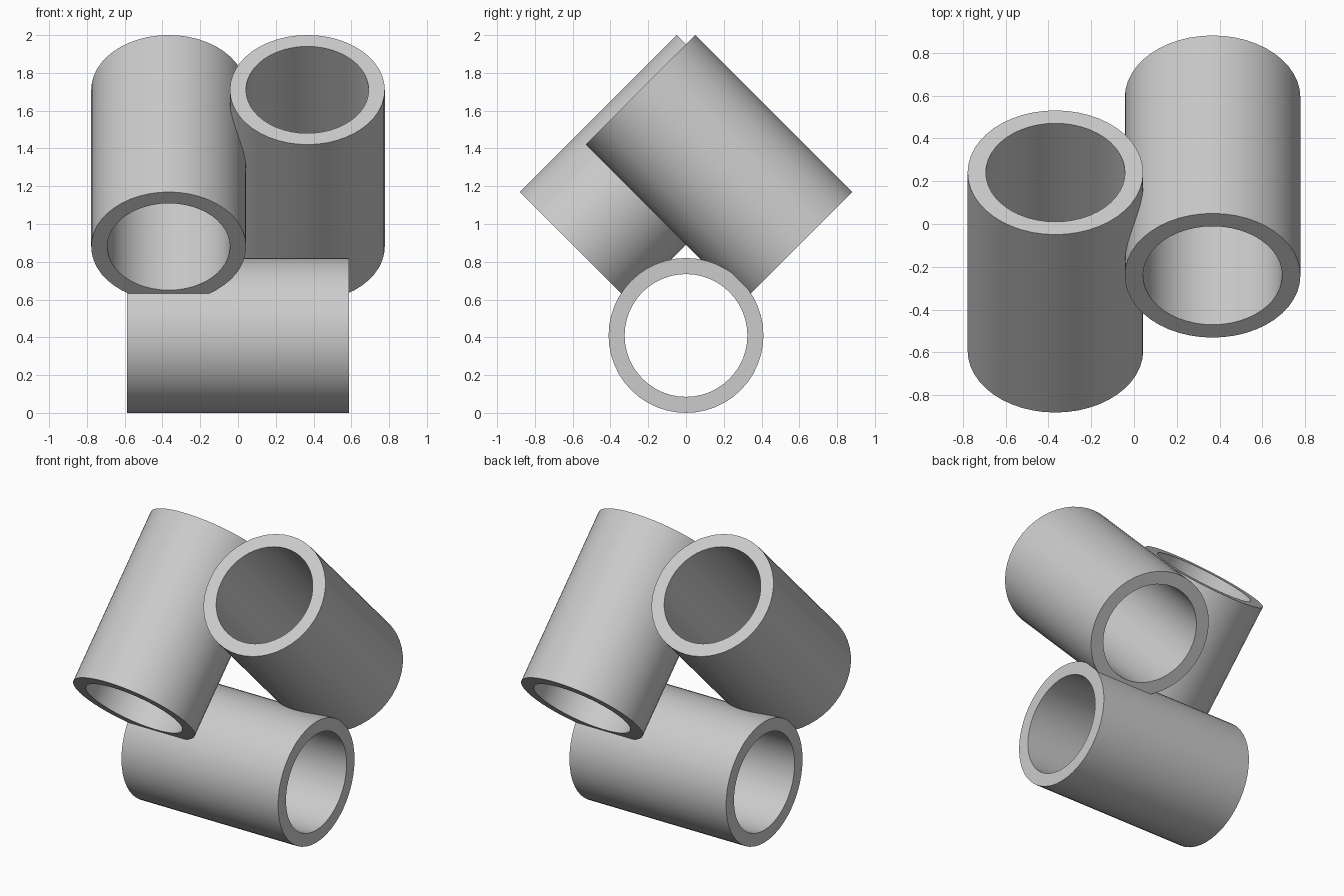
import bpy
import bmesh
import math

cube = bpy.data.objects.get("Cube")
if cube:
    bpy.data.objects.remove(cube, do_unlink=True)

OUTER, INNER, LENGTH, SIDES = 0.41, 0.325, 1.175, 48

grey = bpy.data.materials.new("light grey")
grey.use_nodes = True
colour = (0.6, 0.6, 0.6, 1)
grey.diffuse_color = colour
grey.node_tree.nodes["Principled BSDF"].inputs["Base Color"].default_value = colour


def tube(name, location, rotation):
    """Open pipe with thick walls, its axis along local z."""
    bm = bmesh.new()
    h = LENGTH / 2
    profile = [(OUTER, -h), (OUTER, h), (INNER, h), (INNER, -h)]
    verts = [bm.verts.new((r, 0, z)) for r, z in profile]
    edges = [bm.edges.new((verts[i], verts[(i + 1) % 4])) for i in range(4)]
    bmesh.ops.spin(bm, geom=verts + edges, cent=(0, 0, 0), axis=(0, 0, 1),
                   angle=math.tau, steps=SIDES, use_merge=True)
    bmesh.ops.remove_doubles(bm, verts=bm.verts, dist=0.0001)
    bmesh.ops.recalc_face_normals(bm, faces=bm.faces)
    mesh = bpy.data.meshes.new(name)
    bm.to_mesh(mesh)
    bm.free()
    mesh.materials.append(grey)
    obj = bpy.data.objects.new(name, mesh)
    obj.location = location
    obj.rotation_euler = rotation
    bpy.context.collection.objects.link(obj)
    bpy.ops.object.select_all(action='DESELECT')
    obj.select_set(True)
    bpy.context.view_layer.objects.active = obj
    bpy.ops.object.shade_smooth_by_angle(angle=math.radians(30))


# Lying base pipe
tube("base_tube", (0, 0, OUTER), (0, math.radians(90), 0))

# Two crossed pipes leaning opposite ways on top
for side, name in ((1, "left_leaning_tube"), (-1, "right_leaning_tube")):
    tube(name, (side * 0.367, side * 0.175, 1.295), (side * math.radians(45), 0, 0))
